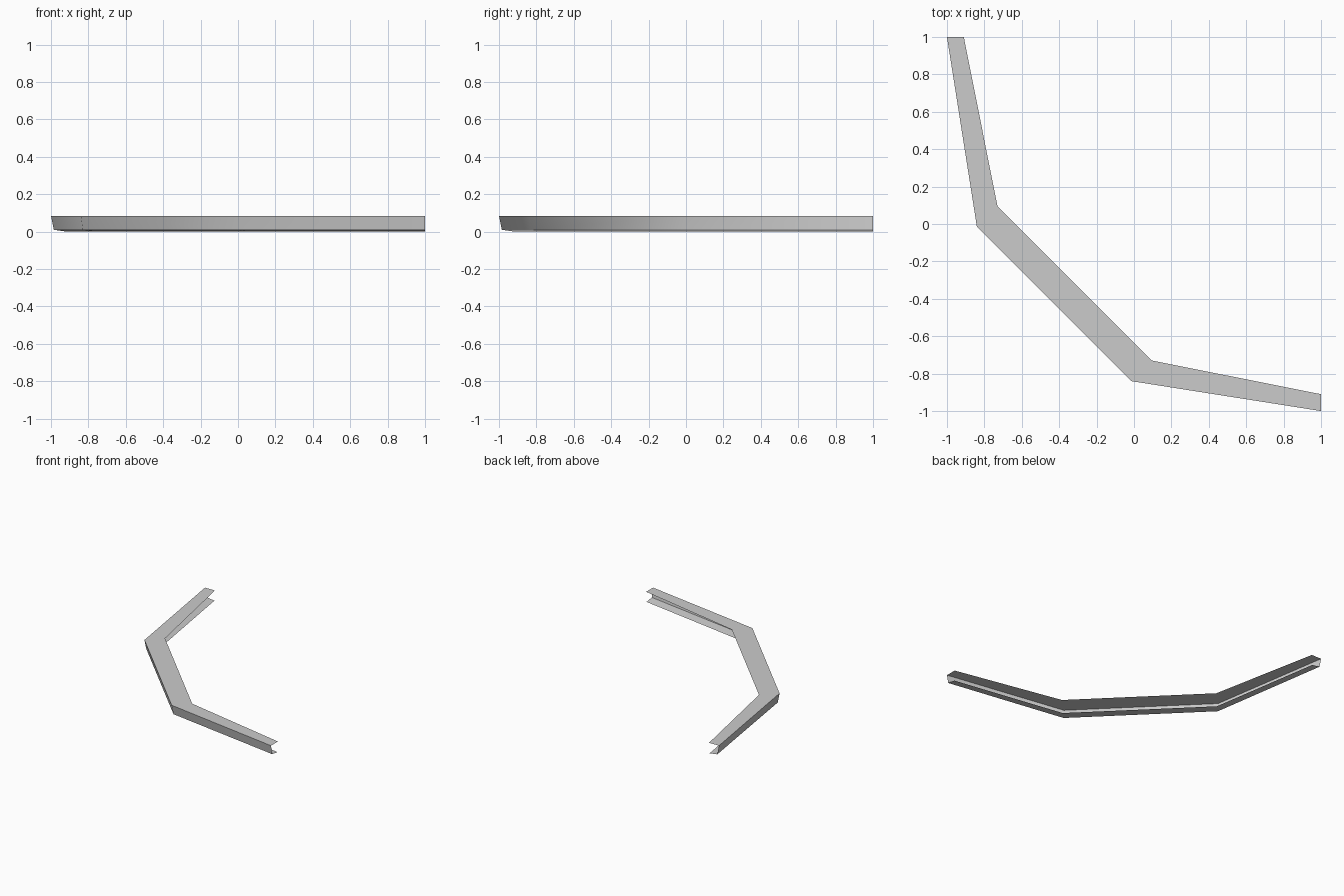
import bpy
import bmesh
import math

cube = bpy.data.objects.get("Cube")
if cube:
    bpy.data.objects.remove(cube, do_unlink=True)

grey = bpy.data.materials.new("light grey")
grey.use_nodes = True
grey.diffuse_color = (0.6, 0.6, 0.6, 1)
grey.node_tree.nodes["Principled BSDF"].inputs["Base Color"].default_value = (0.6, 0.6, 0.6, 1)

# Channel section: top inner lip, top outer edge, bottom outer edge, bottom inner lip.
# Given at the open end and at the bend; the other half mirrors across y = x.
end = [(-0.91, 1, 0.085), (-1, 1, 0.085), (-0.985, 1, 0.01), (-0.915, 1, 0)]
bend = [(-0.73, 0.095, 0.085), (-0.84, -0.015, 0.085), (-0.83, -0.005, 0.01), (-0.765, 0.06, 0)]


def mirrored(section):
    return [(y, x, z) for x, y, z in section]


stations = [end, bend, mirrored(bend), mirrored(end)]

# Loft the open sheet channel through the stations
bm = bmesh.new()
rings = [[bm.verts.new(p) for p in section] for section in stations]
for a, b in zip(rings, rings[1:]):
    for i in range(len(a) - 1):
        bm.faces.new((a[i], a[i + 1], b[i + 1], b[i]))

mesh = bpy.data.meshes.new("bent_channel")
bm.to_mesh(mesh)
bm.free()
mesh.materials.append(grey)
channel = bpy.data.objects.new("bent_channel", mesh)
bpy.context.collection.objects.link(channel)

# Smooth across the bends, sharp along the flange edges
bpy.ops.object.select_all(action="DESELECT")
channel.select_set(True)
bpy.context.view_layer.objects.active = channel
bpy.ops.object.shade_smooth_by_angle(angle=math.radians(50))
